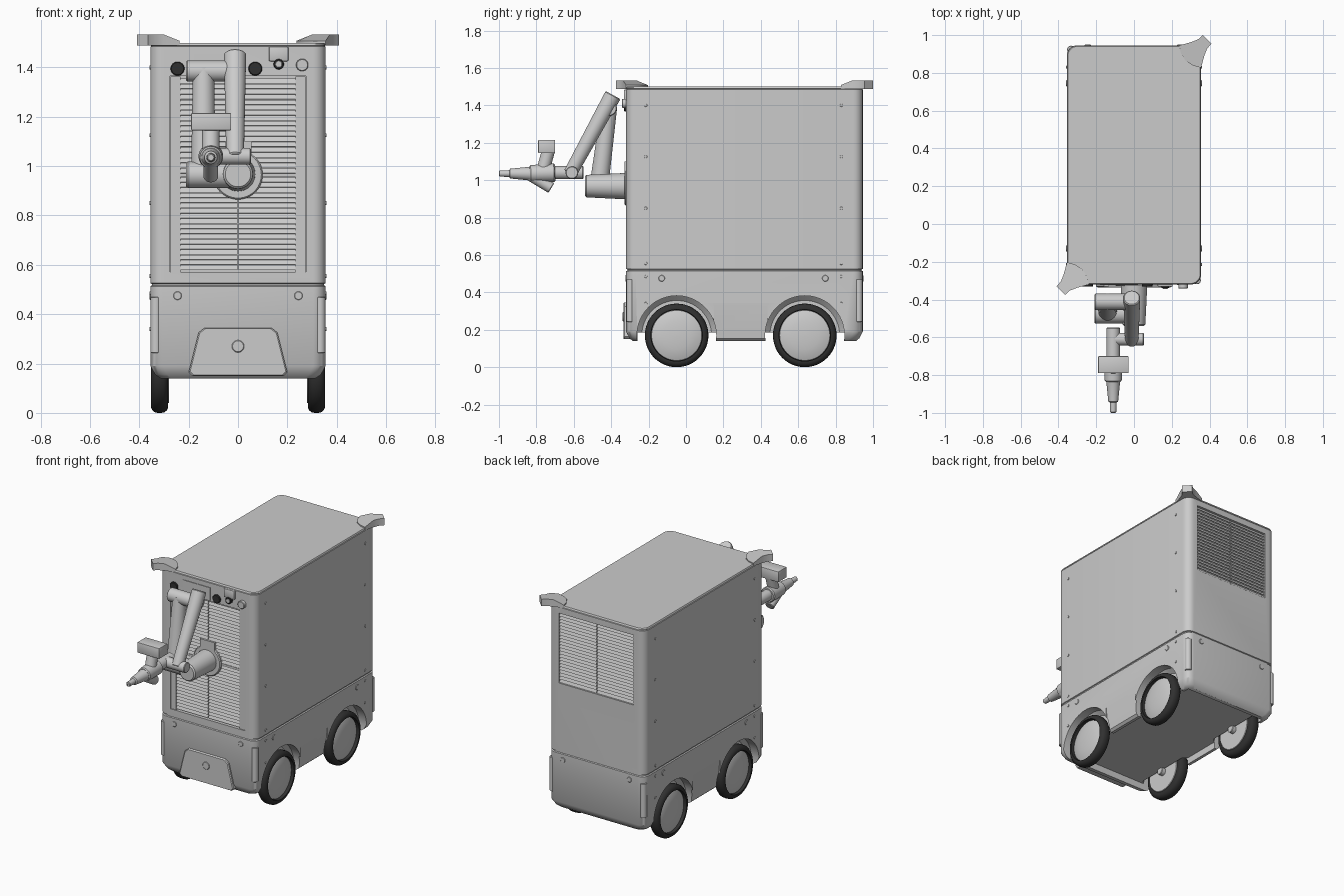
import bpy, bmesh, math
from mathutils import Vector, Matrix

cube = bpy.data.objects.get("Cube")
if cube:
    bpy.data.objects.remove(cube, do_unlink=True)


def material(name, value):
    m = bpy.data.materials.new(name)
    m.use_nodes = True
    m.diffuse_color = (value, value, value, 1)
    m.node_tree.nodes["Principled BSDF"].inputs["Base Color"].default_value = m.diffuse_color
    return m


GREY = material("light grey", 0.6)
BLACK = material("rubber black", 0.03)


def select(ob):
    bpy.ops.object.select_all(action="DESELECT")
    ob.select_set(True)
    bpy.context.view_layer.objects.active = ob


def finish(name, bm, mat, smooth=True):
    bmesh.ops.recalc_face_normals(bm, faces=bm.faces)
    mesh = bpy.data.meshes.new(name)
    bm.to_mesh(mesh)
    bm.free()
    ob = bpy.data.objects.new(name, mesh)
    bpy.context.collection.objects.link(ob)
    mesh.materials.append(mat)
    if smooth:
        select(ob)
        bpy.ops.object.shade_smooth_by_angle(angle=math.radians(35))
    return ob


def loft(name, rings, mat=GREY):
    """Skin a list of equal closed rings and cap both ends."""
    bm = bmesh.new()
    rows = [[bm.verts.new(p) for p in ring] for ring in rings]
    n = len(rows[0])
    for low, high in zip(rows, rows[1:]):
        for i in range(n):
            j = (i + 1) % n
            bm.faces.new((low[i], low[j], high[j], high[i]))
    bm.faces.new(rows[0])
    bm.faces.new(rows[-1])
    return finish(name, bm, mat)


def turned(name, start, axis, profile, mat=GREY, sides=32):
    """Round part: profile gives (distance along axis, radius)."""
    start, axis = Vector(start), Vector(axis).normalized()
    u = axis.orthogonal().normalized()
    v = axis.cross(u)
    angles = [math.tau * i / sides for i in range(sides)]
    return loft(name, [[start + axis * d + r * (u * math.cos(a) + v * math.sin(a))
                        for a in angles] for d, r in profile], mat)


def rod(name, a, b, r, mat=GREY, r_end=None, sides=32):
    """Cylinder or cone between two points, with softened rims."""
    r_end = r_end or r
    axis = Vector(b) - Vector(a)
    n = axis.length
    e = min(0.12 * r, 0.2 * n)
    return turned(name, a, axis, [(0, r - e), (e, r), (n - e, r_end), (n, r_end - e)], mat, sides)


def box(name, low, high, tilt=0, mat=GREY, soft=0):
    low, high = Vector(low), Vector(high)
    bm = bmesh.new()
    size = Matrix.Diagonal(high - low).to_4x4()
    place = Matrix.Translation((low + high) / 2) @ Matrix.Rotation(tilt, 4, "X")
    bmesh.ops.create_cube(bm, size=1, matrix=place @ size)
    if soft:
        bmesh.ops.bevel(bm, geom=bm.edges[:], offset=soft, segments=2, affect="EDGES", profile=0.5)
    return finish(name, bm, mat, soft > 0)


def cut(ob, cutter):
    cutter.hide_render = True
    mod = ob.modifiers.new("cut", "BOOLEAN")
    mod.operation, mod.solver, mod.object = "DIFFERENCE", "EXACT", cutter
    select(ob)
    bpy.ops.object.modifier_apply(modifier=mod.name)
    bpy.data.objects.remove(cutter, do_unlink=True)
    select(ob)
    bpy.ops.object.shade_smooth_by_angle(angle=math.radians(35))


# Cabinet: rounded rectangles stacked in height
HALF_X, FRONT, BACK, CORNER = 0.355, -0.32, 0.945, 0.05
MID_Y, HALF_Y = (FRONT + BACK) / 2, (BACK - FRONT) / 2


def outline(z, inset):
    points = []
    for k, (sx, sy) in enumerate([(1, 1), (-1, 1), (-1, -1), (1, -1)]):
        for i in range(7):
            a = math.pi / 2 * (k + i / 6)
            points.append((sx * (HALF_X - inset - CORNER) + CORNER * math.cos(a),
                           MID_Y + sy * (HALF_Y - inset - CORNER) + CORNER * math.sin(a), z))
    return points


def cabinet(name, levels):
    return loft(name, [outline(z, inset) for z, inset in levels])


lower = cabinet("lower_body", [(0.14, 0.035), (0.155, 0.018), (0.19, 0), (0.513, 0), (0.517, 0.006)])
upper = cabinet("upper_body", [(0.517, 0.006), (0.523, 0.006), (0.526, 0), (1.485, 0), (1.487, 0.005)])
cabinet("top_lid", [(1.487, 0.005), (1.489, 0.001), (1.494, 0.001), (1.5, 0.005)])

# Recesses for the grilles, and the hollow underside
cut(upper, box("front_cutter", (-0.275, FRONT - 0.1, 0.57), (0.275, FRONT + 0.03, 1.365)))
cut(upper, box("back_cutter", (-0.275, BACK - 0.03, 0.98), (0.275, BACK + 0.1, 1.445)))
cut(lower, box("floor_cutter", (-0.3, FRONT + 0.06, 0.1), (0.3, BACK - 0.06, 0.185)))

# Wheels in their arches
tyre = [(0, 0.12), (0, 0.148), (0.006, 0.16), (0.018, 0.169), (0.035, 0.17),
        (0.052, 0.169), (0.064, 0.16), (0.07, 0.148), (0.07, 0.138), (0.03, 0.134)]
hub = [(0, 0.136), (0.012, 0.134), (0.021, 0.11), (0.027, 0.075), (0.03, 0.04), (0.031, 0.004)]
for s, side in ((1, "left"), (-1, "right")):
    # Side skirt leaning inward between the arches
    wedge = [(0.356, 0.35), (0.333, 0.13), (0.4, 0.13), (0.4, 0.35)]
    cut(lower, loft("skirt_cutter", [[(s * x, y, z) for x, z in wedge] for y in (0.15, 0.435)]))
    for y, end in ((-0.05, "front"), (0.635, "rear")):
        cut(lower, rod("arch_cutter", (s * 0.272, y, 0.17), (s * 0.5, y, 0.17), 0.212, sides=64))
        turned(f"{end}_{side}_tyre", (s * 0.283, y, 0.17), (s, 0, 0), tyre, BLACK, 48)
        turned(f"{end}_{side}_hub", (s * 0.322, y, 0.17), (s, 0, 0), hub, GREY, 48)
        rod(f"{end}_{side}_inner_hub", (s * 0.279, y, 0.17), (s * 0.29, y, 0.17), 0.13, sides=48)
        rod(f"{end}_{side}_axle", (s * 0.25, y, 0.17), (s * 0.29, y, 0.17), 0.025)


# Louvred grilles, split at the middle
def grille(name, y, low, high, half, count, tilt):
    pitch = (high - low) / count
    for i in range(count):
        z = low + pitch * (i + 0.5)
        for s in (-1, 1):
            x = sorted((s * 0.002, s * half))
            box(f"{name}_slat", (x[0], y - 0.0015, z - pitch * 0.49),
                (x[1], y + 0.0015, z + pitch * 0.49), tilt)


grille("front_lower", FRONT + 0.01, 0.578, 0.955, 0.234, 18, -0.4)
grille("front_upper", FRONT + 0.01, 0.97, 1.355, 0.234, 18, -0.4)
grille("back", BACK - 0.01, 0.982, 1.443, 0.274, 22, 0.4)
box("grille_divider", (-0.234, FRONT + 0.004, 0.955), (0.234, FRONT + 0.032, 0.97))
for s in (-1, 1):
    x = sorted((s * 0.234, s * 0.274))
    box("grille_side_frame", (x[0], FRONT + 0.004, 0.571), (x[1], FRONT + 0.032, 1.364))


# Bolts, buttons and lenses
def stud(name, at, direction, r, h, mat=GREY):
    at, d = Vector(at), Vector(direction)
    return rod(name, at - d * 0.01, at + d * h, r, mat, sides=20)


for s in (-1, 1):
    for y in (-0.215, 0.83):
        for z in (0.34, 0.485, 0.555, 0.85, 1.125, 1.4):
            stud("side_bolt", (s * HALF_X, y, z), (s, 0, 0), 0.008, 0.004)
    for y in (-0.13, 0.745):
        stud("side_cap", (s * HALF_X, y, 0.475), (s, 0, 0), 0.017, 0.004)
    for y, d in ((FRONT, -1), (BACK, 1)):
        stud("end_cap", (s * 0.245, y, 0.475), (0, d, 0), 0.017, 0.004)
        # Upright lamps set in the corners
        centre = (s * (HALF_X - 0.022), y - d * 0.022)
        rod("corner_lamp", (*centre, 0.242), (*centre, 0.47), 0.021)
for x in (-0.245, 0.07):
    stud("front_lens", (x, FRONT, 1.395), (0, -1, 0), 0.028, 0.012, BLACK)
stud("round_button", (0.26, FRONT, 1.41), (0, -1, 0), 0.025, 0.022)
box("sensor_housing", (0.125, FRONT - 0.012, 1.425), (0.205, FRONT + 0.01, 1.484), soft=0.006)
stud("sensor_ring", (0.165, FRONT, 1.413), (0, -1, 0), 0.021, 0.02, BLACK)
stud("sensor_face", (0.165, FRONT, 1.413), (0, -1, 0), 0.014, 0.023)
box("display_plate", (-0.18, FRONT - 0.004, 1.37), (0.02, FRONT + 0.01, 1.455))

# Front bumper plate
shape = [(-0.2, 0.165), (-0.185, 0.15), (0.185, 0.15), (0.2, 0.165),
         (0.16, 0.325), (0.135, 0.345), (-0.135, 0.345), (-0.16, 0.325)]
loft("bumper_plate", [[(x * k, y, 0.25 + (z - 0.25) * k) for x, z in shape]
                      for y, k in ((FRONT + 0.03, 1), (FRONT - 0.01, 1), (FRONT - 0.015, 0.97))])
stud("bumper_button", (0, FRONT - 0.015, 0.27), (0, -1, 0), 0.025, 0.004)

# Scanner lugs on two opposite roof corners
half = [(0.046, 0.032), (0.012, 0.034), (-0.025, 0.05), (-0.083, 0.083), (-0.105, 0.045)]
lug = half + [(-0.115, 0)] + [(u, -v) for u, v in reversed(half)]
for s, y, name in ((-1, FRONT, "front_scanner"), (1, BACK, "rear_scanner")):
    k = s * math.sqrt(0.5)
    plan = [(s * HALF_X + k * (u - v), y + k * (u + v), u) for u, v in lug]
    loft(name, [[(px, py, 1.488) for px, py, u in plan],
                [(px, py, 1.534 if u > -0.03 else 1.508) for px, py, u in plan]])

# Robot arm: base and shoulder
box("arm_bracket", (-0.05, FRONT - 0.008, 0.98), (0.055, FRONT + 0.02, 1.1))
rod("arm_flange", (0, FRONT + 0.02, 0.965), (0, FRONT - 0.008, 0.965), 0.1, sides=48)
rod("arm_base", (0, FRONT, 0.968), (0, -0.54, 0.968), 0.07, r_end=0.06)
rod("shoulder", (-0.21, -0.475, 0.965), (0.03, -0.475, 0.965), 0.053)

# Upper arm, elbow and forearm
rod("upper_arm", (-0.14, -0.465, 0.97), (-0.14, -0.41, 1.4), 0.05, r_end=0.043)
rod("elbow", (-0.21, -0.412, 1.385), (0.015, -0.412, 1.385), 0.043)
rod("forearm", (-0.012, -0.39, 1.455), (-0.012, -0.62, 1.035), 0.045, r_end=0.036)

# Wrist
rod("wrist_cross", (-0.12, -0.61, 1.04), (0.052, -0.61, 1.04), 0.034)
rod("wrist_roll", (-0.11, -0.548, 1.04), (-0.11, -0.74, 1.04), 0.035)
rod("wrist_collar", (-0.11, -0.7, 1.04), (-0.11, -0.835, 1.035), 0.05, r_end=0.045)

# Tool with camera
turned("tool_nozzle", (-0.11, -0.82, 1.035), (0, -1, 0),
       [(0, 0.042), (0.02, 0.036), (0.12, 0.026), (0.125, 0.018), (0.176, 0.016), (0.18, 0.012)])
stud("tool_tip", (-0.11, -0.995, 1.035), (0, -1, 0), 0.008, 0.005, BLACK)
rod("tool_grip", (-0.11, -0.84, 1.03), (-0.11, -0.72, 0.958), 0.03)
rod("camera_post", (-0.11, -0.765, 1.05), (-0.11, -0.735, 1.16), 0.035)
box("camera_box", (-0.19, -0.79, 1.145), (-0.028, -0.7, 1.215), soft=0.004)
